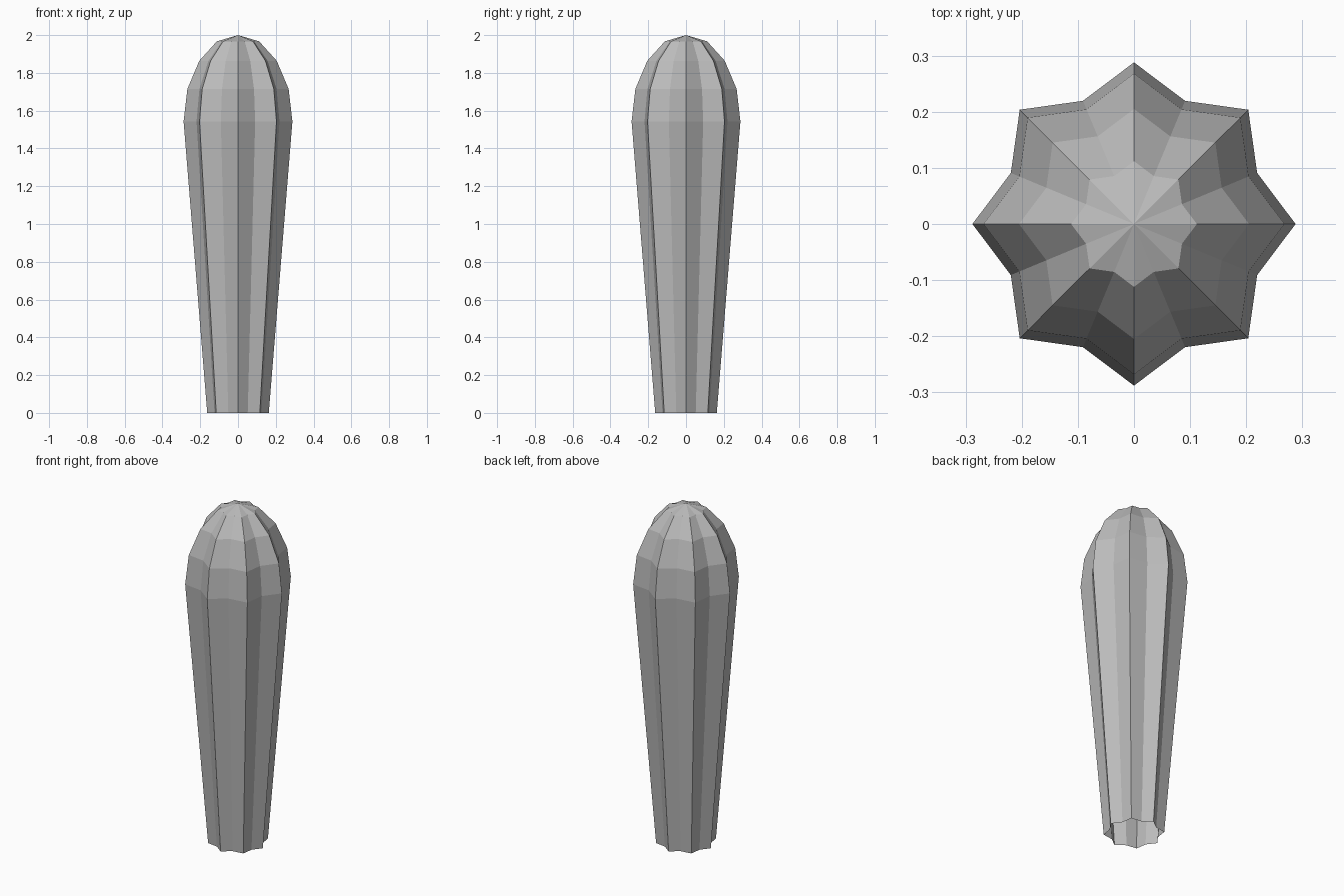
import bpy, bmesh
from math import pi, sin, cos

cube = bpy.data.objects.get("Cube")
if cube:
    bpy.data.objects.remove(cube, do_unlink=True)

RIBS = 8
VALLEY = 0.825      # groove radius relative to ridge radius
PROFILE = [(0.163, 0), (0.288, 1.543), (0.268, 1.715), (0.205, 1.864), (0.112, 1.967)]
TOP = 2.0

grey = bpy.data.materials.new("plain_grey")
grey.use_nodes = True
colour = (0.5, 0.5, 0.5, 1)
grey.diffuse_color = colour
grey.node_tree.nodes["Principled BSDF"].inputs["Base Color"].default_value = colour


def star_ring(bm, radius, z):
    """Ring of alternating ridges and grooves, with a ridge at the front."""
    ring = []
    for i in range(2 * RIBS):
        r = radius * (VALLEY if i % 2 else 1)
        a = pi * i / RIBS
        ring.append(bm.verts.new((r * cos(a), r * sin(a), z)))
    return ring


# Ribbed column with a domed tip, open at the base
bm = bmesh.new()
rings = [star_ring(bm, r, z) for r, z in PROFILE]
tip = bm.verts.new((0, 0, TOP))
count = 2 * RIBS
for i in range(count):
    j = (i + 1) % count
    for low, high in zip(rings, rings[1:]):
        bm.faces.new((low[i], low[j], high[j], high[i]))
    bm.faces.new((rings[-1][i], rings[-1][j], tip))

mesh = bpy.data.meshes.new("ribbed_column")
bm.to_mesh(mesh)
bm.free()
mesh.materials.append(grey)
column = bpy.data.objects.new("ribbed_column", mesh)
bpy.context.collection.objects.link(column)
